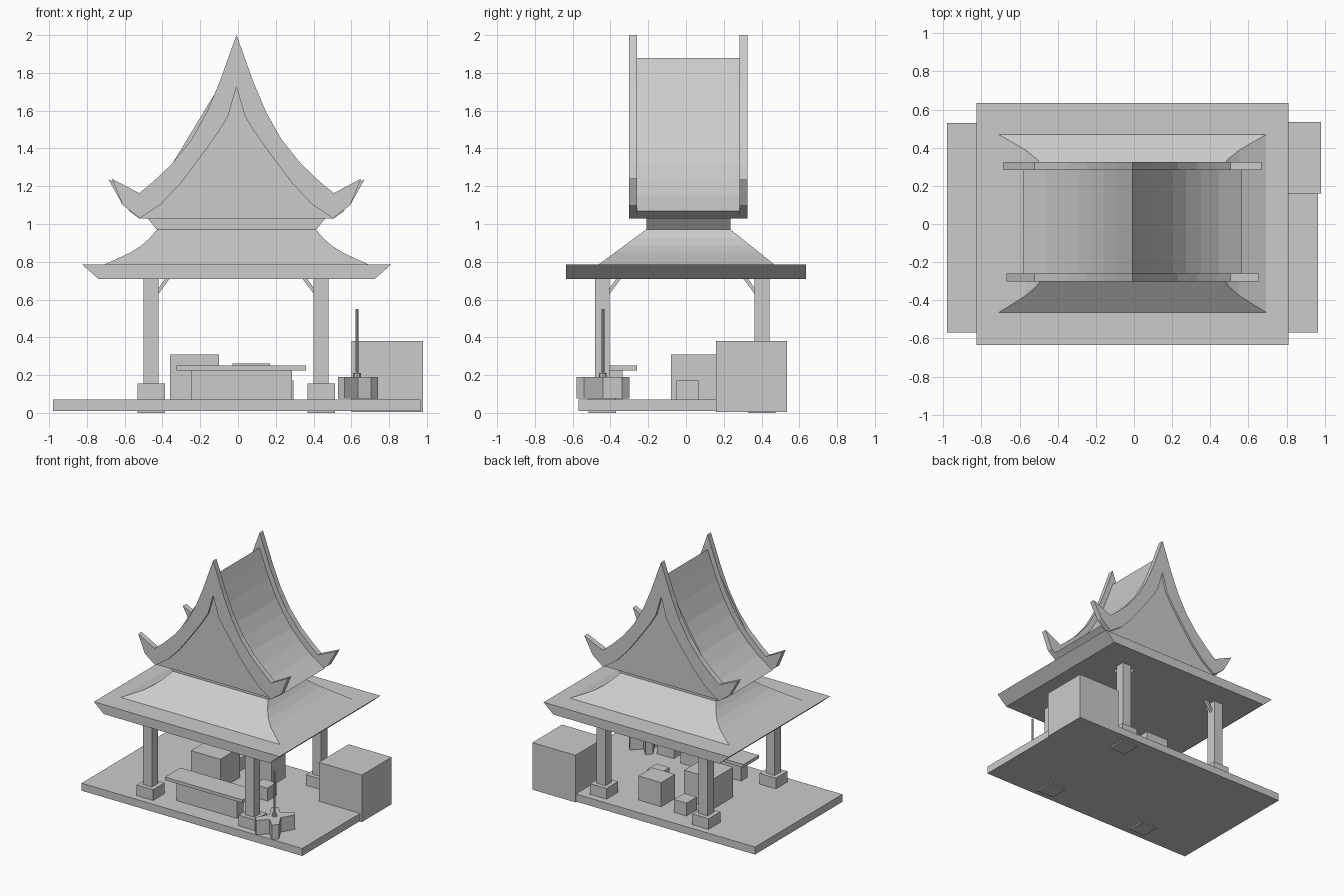
import bpy, bmesh, math
from mathutils import Vector

if "Cube" in bpy.data.objects:
    bpy.data.objects.remove(bpy.data.objects["Cube"])

mat = bpy.data.materials.new("plain grey")
mat.diffuse_color = (0.6, 0.6, 0.6, 1)
mat.use_nodes = True
mat.node_tree.nodes["Principled BSDF"].inputs["Base Color"].default_value = mat.diffuse_color


def finish(name, bm):
    bmesh.ops.recalc_face_normals(bm, faces=bm.faces)
    me = bpy.data.meshes.new(name)
    bm.to_mesh(me)
    bm.free()
    me.materials.append(mat)
    ob = bpy.data.objects.new(name, me)
    bpy.context.collection.objects.link(ob)
    return ob


def loft(name, rings):
    """Skin a list of equal-length closed rings and cap both ends."""
    bm = bmesh.new()
    vs = [[bm.verts.new(p) for p in r] for r in rings]
    n = len(rings[0])
    for a, b in zip(vs, vs[1:]):
        for i in range(n):
            j = (i + 1) % n
            bm.faces.new((a[i], a[j], b[j], b[i]))
    caps = [bm.faces.new(vs[0]), bm.faces.new(vs[-1])]
    bmesh.ops.triangulate(bm, faces=[f for f in caps if n > 4])
    return finish(name, bm)


def rect(x0, x1, y0, y1, z):
    return [(x0, y0, z), (x1, y0, z), (x1, y1, z), (x0, y1, z)]


def box(name, x0, x1, y0, y1, z0, z1):
    return loft(name, [rect(x0, x1, y0, y1, z0), rect(x0, x1, y0, y1, z1)])


def prism_xz(name, prof, y0, y1):
    return loft(name, [[(x, y, z) for x, z in prof] for y in (y0, y1)])


def prism_yz(name, prof, x0, x1):
    return loft(name, [[(x, y, z) for y, z in prof] for x in (x0, x1)])


CX = -0.008  # roof centre line


def both_sides(half, s=1.0):
    """Right half profile (top to bottom) mirrored into a closed outline."""
    left = [(CX - x * s, z) for x, z in reversed(half) if x > 0]
    return left + [(CX + x * s, z) for x, z in half]


# ground slab
box("ground_slab", -0.98, 0.965, -0.57, 0.53, 0.01, 0.07)

# pillars with plinths and corner braces
for x, sx, xn in ((-0.46, 1, "left"), (0.44, -1, "right")):
    for y, sy, yn in ((-0.443, 1, "front"), (0.402, -1, "back")):
        tag = yn + "_" + xn
        low = 0.03 if tag == "back_left" else 0.0
        box(tag + "_plinth", x - 0.073, x + 0.073, y - 0.073, y + 0.073, low, 0.155)
        box(tag + "_pillar", x - 0.039, x + 0.039, y - 0.039, y + 0.039, 0.15, 0.715)
        brace = [(0.035, 0.655), (0.075, 0.712), (0.1, 0.712), (0.035, 0.625)]
        prism_xz(tag + "_side_brace", [(x + sx * d, z) for d, z in brace], y - 0.012, y + 0.012)
        prism_yz(tag + "_depth_brace", [(y + sy * d, z) for d, z in brace], x - 0.012, x + 0.012)

# lower roof: eave slab, curved skirt, flared neck
loft("eave_slab", [rect(-0.74, 0.725, -0.635, 0.635, 0.71),
                   rect(-0.825, 0.81, -0.635, 0.635, 0.785)])
skirt = []
for hx, z in ((0.712, 0.78), (0.63, 0.817), (0.56, 0.85), (0.505, 0.885),
              (0.46, 0.925), (0.42, 0.972)):
    t = (z - 0.78) / 0.192
    skirt.append(rect(CX - hx, CX + hx, -0.47 + 0.26 * t, 0.475 - 0.24 * t, z))
loft("roof_skirt", skirt)
loft("roof_neck", [rect(CX - 0.42, CX + 0.42, -0.21, 0.235, 0.968),
                   rect(CX - 0.475, CX + 0.475, -0.21, 0.235, 1.035)])

# upper roof body
body = [(0, 1.88), (0.035, 1.785), (0.085, 1.655), (0.15, 1.515), (0.21, 1.415),
        (0.28, 1.318), (0.36, 1.232), (0.45, 1.152), (0.573, 1.07), (0.515, 1.03)]
prism_xz("upper_roof", both_sides(body), -0.262, 0.285)

# recessed gable panels
inner = [(0, 1.725), (0.045, 1.57), (0.09, 1.495), (0.15, 1.41), (0.22, 1.315),
         (0.30, 1.21), (0.40, 1.105), (0.51, 1.03)]
prism_xz("gable_panel", both_sides(inner), -0.285, 0.31)

# gable boards with upturned tips
outer = [(0, 2.0), (0.04, 1.89), (0.09, 1.75), (0.158, 1.59), (0.24, 1.445),
         (0.34, 1.32), (0.44, 1.225), (0.515, 1.163), (0.66, 1.24), (0.602, 1.1)]
for name, y0, y1, s in (("front_gable_board", -0.302, -0.26, 1.0),
                        ("back_gable_board", 0.283, 0.326, 1.0)):
    if name.startswith("back"):
        outer[-2] = (0.677, 1.235)
    band = both_sides(outer) + list(reversed(both_sides(inner)))
    prism_xz(name, band, y0, y1)

# table
box("table_top", -0.325, 0.36, -0.455, -0.26, 0.225, 0.25)
box("table_body", -0.25, 0.285, -0.42, -0.335, 0.065, 0.23)

# crates
for name, dims in {
    "large_crate": (0.6, 0.98, 0.16, 0.535, 0.005, 0.38),
    "middle_crate": (-0.36, -0.10, -0.08, 0.165, 0.065, 0.308),
    "back_crate": (-0.03, 0.17, 0.18, 0.355, 0.065, 0.262),
    "small_right_crate": (0.18, 0.295, -0.05, 0.065, 0.065, 0.172),
    "small_back_crate": (-0.27, -0.16, 0.25, 0.38, 0.065, 0.172),
}.items():
    box(name, *dims)

# star shaped stand with a pole
px, py = 0.635, -0.44
star = [(0.105, 0.1), (0.07, 0.14), (0, 0.07), (-0.07, 0.14), (-0.105, 0.1), (-0.05, 0),
        (-0.105, -0.1), (-0.07, -0.14), (0, -0.07), (0.07, -0.14), (0.105, -0.1), (0.05, 0)]
loft("stand_foot", [[(px + x, py + y, z) for x, y in star] for z in (0.075, 0.19)])
for name, r, z0, z1 in (("stand_collar", 0.02, 0.185, 0.21),
                        ("stand_pole", 0.008, 0.2, 0.55)):
    ring = [(px - 0.005 + r * math.cos(i * math.pi / 4), py + r * math.sin(i * math.pi / 4))
            for i in range(8)]
    loft(name, [[(x, y, z) for x, y in ring] for z in (z0, z1)])
